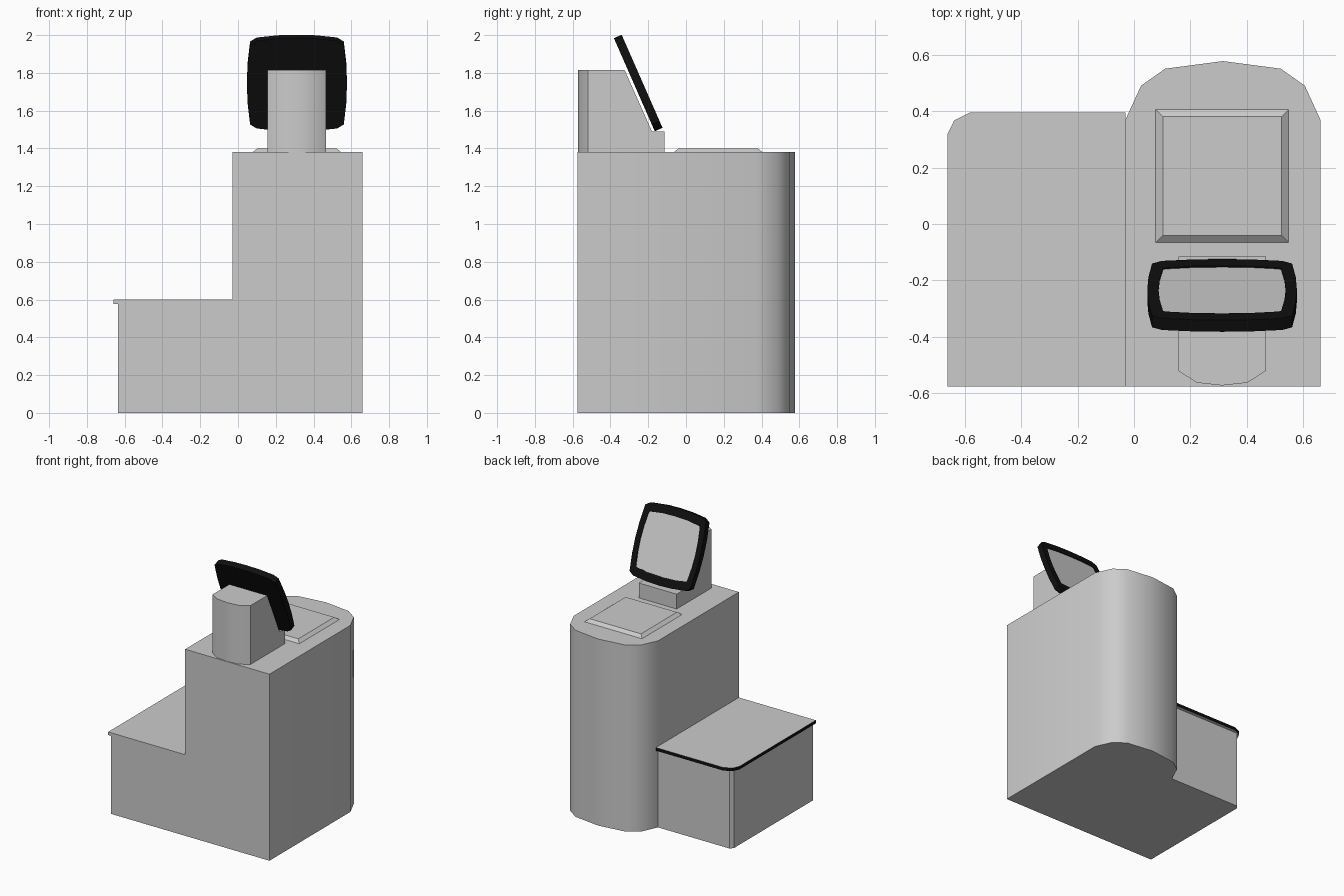
import bpy, math
from mathutils import Vector

if "Cube" in bpy.data.objects:
    bpy.data.objects.remove(bpy.data.objects["Cube"])


def material(name, rgb):
    m = bpy.data.materials.new(name)
    m.diffuse_color = (*rgb, 1)
    m.use_nodes = True
    m.node_tree.nodes["Principled BSDF"].inputs["Base Color"].default_value = m.diffuse_color
    return m


BLACK = material("black_trim", (0.005, 0.005, 0.005))
LIGHT = material("light_grey", (0.8, 0.8, 0.8))


def loft(name, rings, mat=None, closed=False):
    """Skin a list of equal-length rings; cap the ends, or join last to first."""
    n, k = len(rings[0]), len(rings)
    verts = [p for r in rings for p in r]
    faces = []
    for i in range(k if closed else k - 1):
        a, b = i * n, (i + 1) % k * n
        for j in range(n):
            faces.append((a + j, a + (j + 1) % n, b + (j + 1) % n, b + j))
    if not closed:
        faces += [tuple(range(n))[::-1], tuple(range((k - 1) * n, k * n))]
    me = bpy.data.meshes.new(name)
    me.from_pydata(verts, [], faces)
    ob = bpy.data.objects.new(name, me)
    bpy.context.collection.objects.link(ob)
    if mat:
        me.materials.append(mat)
    me.shade_smooth()
    me.set_sharp_from_angle(angle=math.radians(35))
    return ob


def prism(name, outline, z0, z1, mat=None):
    return loft(name, [[(x, y, z) for x, y in outline] for z in (z0, z1)], mat)


# Tall main cabinet with a rounded back
CX = 0.315
half = [(0.345, -0.575), (0.345, 0.37), (0.29, 0.49), (0.205, 0.55)]
outline = [(CX + x, y) for x, y in half] + [(CX, 0.577)]
outline += [(CX - x, y) for x, y in reversed(half)]
prism("main_cabinet", outline, 0, 1.38)

# Low side cabinet
prism("side_cabinet", [(-0.635, -0.575), (-0.03, -0.575), (-0.03, 0.37),
                       (-0.615, 0.37), (-0.635, 0.345)], 0, 0.577)

# Shelf top with black edge strip on the left and back
shelf = prism("shelf_top", [(-0.66, -0.575), (-0.03, -0.575), (-0.03, 0.395),
                            (-0.58, 0.395), (-0.637, 0.367), (-0.66, 0.32)], 0.577, 0.6)
shelf.data.materials.append(None)
shelf.data.materials.append(BLACK)
for f in shelf.data.polygons:
    if abs(f.normal.z) < 0.5 and f.normal.y > -0.5:
        f.material_index = 1

# Raised scanner plate with sloped edges


def square(r, z):
    return [(0.312 + sx * r, 0.17 + sy * r, z)
            for sx, sy in ((-1, -1), (1, -1), (1, 1), (-1, 1))]


loft("scanner_plate", [square(0.235, 1.38), square(0.21, 1.40)], LIGHT)

# Screen pedestal: side profile swept across x with a curved front
sections = [(-0.155, -0.52), (-0.09, -0.562), (0, -0.572), (0.09, -0.562), (0.155, -0.52)]
loft("screen_pedestal", [[(0.312 + x, y, 1.38), (0.312 + x, -0.115, 1.38),
                          (0.312 + x, -0.115, 1.49), (0.312 + x, -0.18, 1.49),
                          (0.312 + x, -0.325, 1.815), (0.312 + x, y, 1.815)]
                         for x, y in sections])

# Tilted screen with a bulged rectangular outline
centre = Vector((0.312, -0.253, 1.7465))
across = Vector((1, 0, 0))
up = Vector((0, -0.402, 0.9155)).normalized()
normal = Vector((0, up.z, -up.y))


def ring(quarter, depth):
    """Mirror a quarter outline (side middle to top middle) into a full loop."""
    q = quarter
    loop = q + [(-x, y) for x, y in q[-2::-1]]
    loop += [(-x, -y) for x, y in q[1:]] + [(x, -y) for x, y in q[-2:0:-1]]
    return [centre + across * x + up * y + normal * depth for x, y in loop]


outer = [(0.265, 0), (0.261, 0.11), (0.248, 0.23), (0.213, 0.253), (0.1, 0.266), (0, 0.269)]
inner = [(0.225, 0), (0.221, 0.09), (0.209, 0.188), (0.2, 0.193), (0.1, 0.206), (0, 0.209)]
T = 0.0225
loft("screen_frame", [ring(outer, -T), ring(outer, T), ring(inner, T), ring(inner, 0.016)], BLACK)
loft("screen_glass", [ring(inner, 0.0), ring(inner, 0.0175)], LIGHT)

# Make all surfaces face outward
import bmesh
for ob in bpy.context.collection.objects:
    bm = bmesh.new()
    bm.from_mesh(ob.data)
    bmesh.ops.recalc_face_normals(bm, faces=bm.faces)
    bm.to_mesh(ob.data)
    bm.free()
